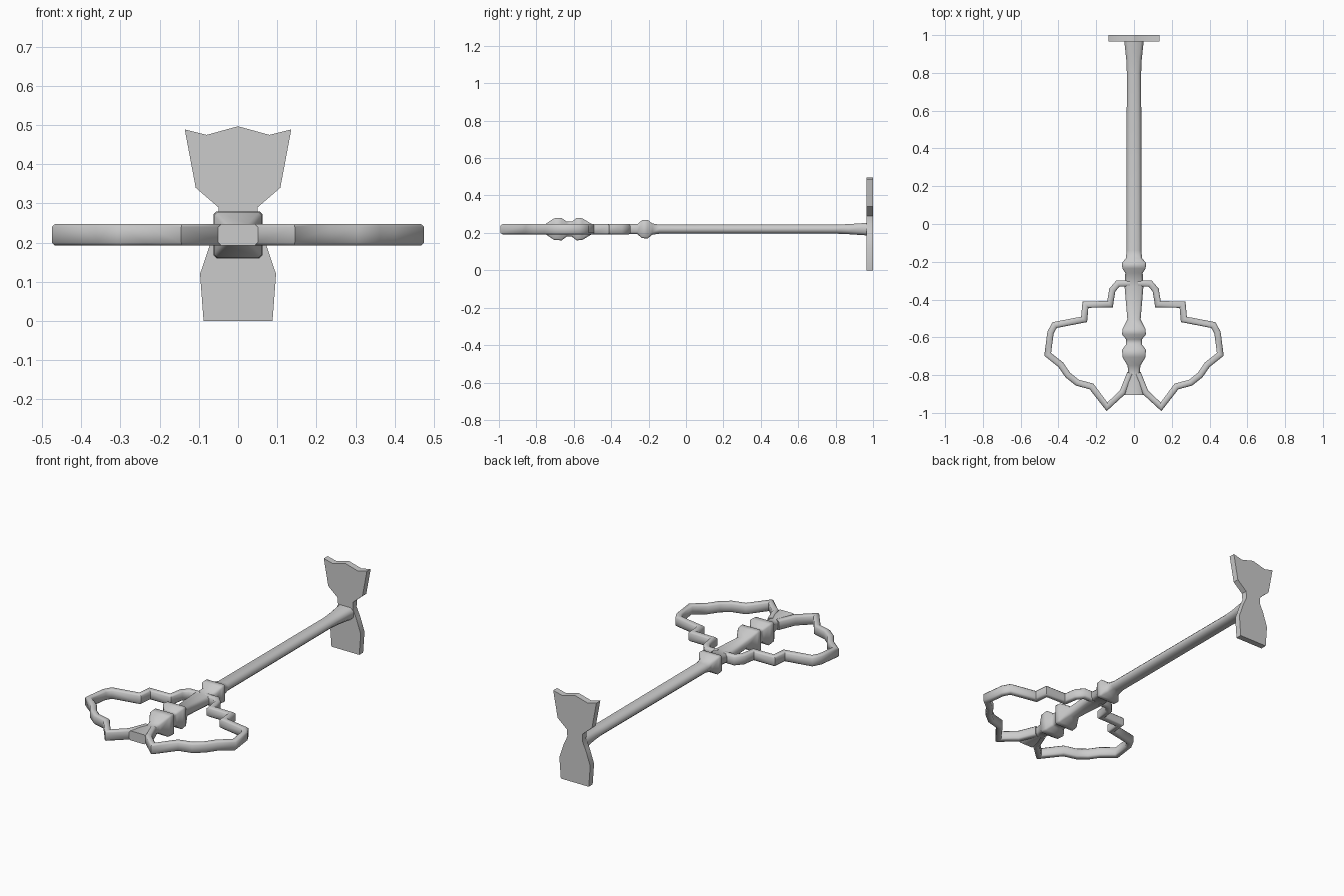
import bpy, bmesh, math
from mathutils import Vector

if "Cube" in bpy.data.objects:
    bpy.data.objects.remove(bpy.data.objects["Cube"])

ZC = 0.22


def finish(name, bm, angle):
    bmesh.ops.recalc_face_normals(bm, faces=bm.faces)
    me = bpy.data.meshes.new(name)
    bm.to_mesh(me)
    bm.free()
    ob = bpy.data.objects.new(name, me)
    bpy.context.collection.objects.link(ob)
    bpy.ops.object.select_all(action='DESELECT')
    ob.select_set(True)
    bpy.context.view_layer.objects.active = ob
    bpy.ops.object.shade_smooth_by_angle(angle=math.radians(angle))
    return ob


def loft(name, rings, angle):
    bm = bmesh.new()
    loops = [[bm.verts.new(p) for p in r] for r in rings]
    n = len(loops[0])
    for a, b in zip(loops, loops[1:]):
        for i in range(n):
            j = (i + 1) % n
            bm.faces.new((a[i], a[j], b[j], b[i]))
    bm.faces.new(loops[0])
    bm.faces.new(loops[-1])
    return finish(name, bm, angle)


def section(w, h, c):
    # Chamfered rectangle: half width, half height, chamfer
    return [(w, h - c), (w - c, h), (c - w, h), (-w, h - c),
            (-w, c - h), (c - w, -h), (w - c, -h), (w, c - h)]


# Shaft with collar and knobs: y, half width, half height, chamfer
stations = [
    (-0.905, 0.055, 0.027, 0.012), (-0.87, 0.047, 0.027, 0.012),
    (-0.79, 0.030, 0.026, 0.012), (-0.75, 0.034, 0.028, 0.010),
    (-0.705, 0.061, 0.058, 0.008), (-0.665, 0.063, 0.060, 0.008),
    (-0.638, 0.042, 0.040, 0.010), (-0.610, 0.042, 0.040, 0.010),
    (-0.585, 0.063, 0.060, 0.008), (-0.555, 0.061, 0.058, 0.008),
    (-0.505, 0.035, 0.028, 0.012), (-0.33, 0.050, 0.027, 0.012),
    (-0.26, 0.046, 0.027, 0.012), (-0.235, 0.062, 0.048, 0.008),
    (-0.205, 0.063, 0.050, 0.008), (-0.18, 0.042, 0.030, 0.012),
    (-0.14, 0.040, 0.024, 0.016), (0.80, 0.038, 0.024, 0.016),
    (0.87, 0.041, 0.027, 0.016), (0.975, 0.052, 0.034, 0.016)]
loft("shaft", [[(x, y, ZC + z) for x, z in section(w, h, c)]
               for y, w, h, c in stations], 50)

# Openwork bow: one wing as a mitred band, mirrored
path = [(0.02, -0.315), (0.085, -0.315), (0.115, -0.35), (0.127, -0.425),
        (0.257, -0.427), (0.264, -0.505), (0.42, -0.535), (0.442, -0.575),
        (0.457, -0.69), (0.388, -0.745), (0.35, -0.80), (0.30, -0.84),
        (0.225, -0.86), (0.143, -0.968), (0.06, -0.89), (0.02, -0.79)]
pts = [Vector(p) for p in path]
rings = []
for i, p in enumerate(pts):
    d1 = (p - pts[max(i - 1, 0)]) if i else pts[1] - p
    d2 = (pts[i + 1] - p) if i < len(pts) - 1 else d1
    d1, d2 = d1.normalized(), d2.normalized()
    t = (d1 + d2).normalized()
    side = Vector((t.y, -t.x)) / max(t.dot(d1), 0.75)
    rings.append([(p.x + side.x * s, p.y + side.y * s, ZC + z)
                  for s, z in section(0.017, 0.028, 0.008)])
bow = loft("bow_wings", rings, 50)
mirror = bow.modifiers.new("Mirror", 'MIRROR')
mirror.use_axis[0] = True
mirror.use_mirror_merge = False

# Bit plate: symmetric outline extruded along y
half = [(0.088, 0), (0.097, 0.12), (0.07, 0.20), (0.047, 0.25), (0.05, 0.29),
        (0.108, 0.34), (0.136, 0.489), (0.08, 0.475)]
outline = half + [(0, 0.497)] + [(-x, z) for x, z in reversed(half)]
loft("bit_plate", [[(x, y, z) for x, z in outline] for y in (0.965, 1.0)], 30)
